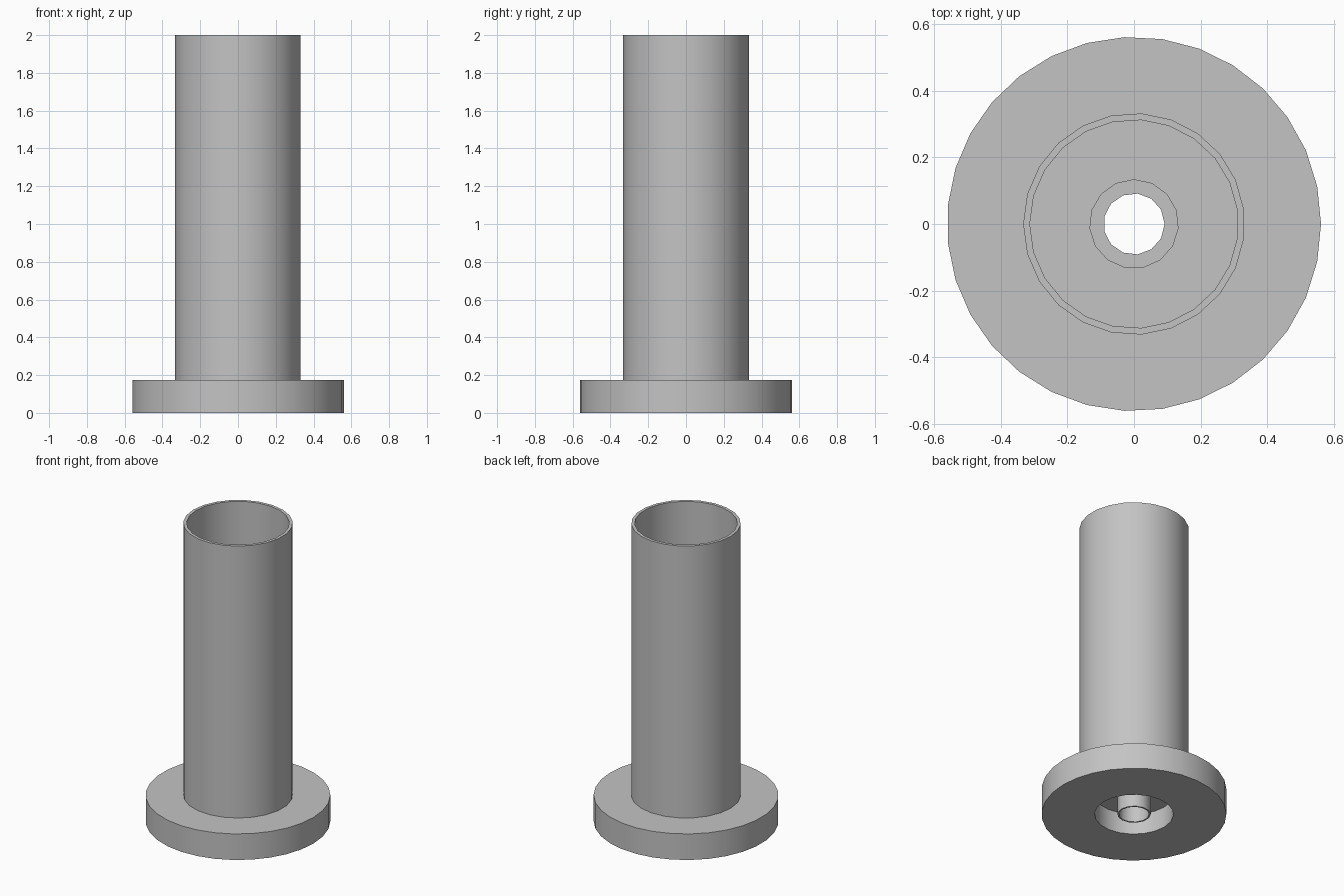
import bpy
import math

old = bpy.data.objects.get("Cube")
if old:
    bpy.data.objects.remove(old, do_unlink=True)

grey = bpy.data.materials.new("plain_grey")
grey.use_nodes = True
GREY = (0.55, 0.55, 0.55, 1)
grey.diffuse_color = GREY
grey.node_tree.nodes["Principled BSDF"].inputs["Base Color"].default_value = GREY


def cylinder(name, radius, sides, bottom, top, turn=0):
    """Upright cylinder whose first corner points along +x, turned by degrees."""
    bpy.ops.mesh.primitive_cylinder_add(
        vertices=sides, radius=radius, depth=top - bottom,
        location=(0, 0, (top + bottom) / 2),
        rotation=(0, 0, math.radians(turn - 90)))
    ob = bpy.context.object
    bpy.ops.object.transform_apply(location=True, rotation=True, scale=True)
    ob.name = name
    ob.data.materials.append(grey)
    return ob


def cut(body, *cutters):
    """Subtract the cutters, apply, and discard them."""
    for cutter in cutters:
        mod = body.modifiers.new("cut", "BOOLEAN")
        mod.operation = "DIFFERENCE"
        mod.solver = "EXACT"
        mod.object = cutter
        cutter.hide_render = True
        bpy.context.view_layer.objects.active = body
        bpy.ops.object.modifier_apply(modifier=mod.name)
        bpy.data.objects.remove(cutter, do_unlink=True)


def smooth(body):
    bpy.ops.object.select_all(action="DESELECT")
    body.select_set(True)
    bpy.context.view_layer.objects.active = body
    bpy.ops.object.shade_smooth_by_angle(angle=math.radians(35))


FLANGE_TOP = 0.175
CEILING = 0.14   # roof of the recess under the flange
FLOOR = 0.2      # floor inside the tube
SEAT = 0.17      # step around the bore

# Wide foot with a round recess
flange = cylinder("base_flange", 0.562, 31, 0, FLANGE_TOP)
cut(flange, cylinder("recess", 0.24, 20, -0.1, 0.3))

# Tall open tube with a stepped hole in its floor
tube = cylinder("tube", 0.333, 23, CEILING, 2, 180)
cut(tube,
    cylinder("pocket", 0.313, 23, FLOOR, 2.1, 180),
    cylinder("counterbore", 0.133, 15, SEAT, 0.4, 90),
    cylinder("bore", 0.092, 13, 0.05, 0.5))

# Thin sleeve hanging in the recess
sleeve = cylinder("bore_sleeve", 0.102, 13, 0, CEILING)
cut(sleeve, cylinder("sleeve_bore", 0.092, 13, -0.1, 0.3))

for part in (flange, tube, sleeve):
    smooth(part)
